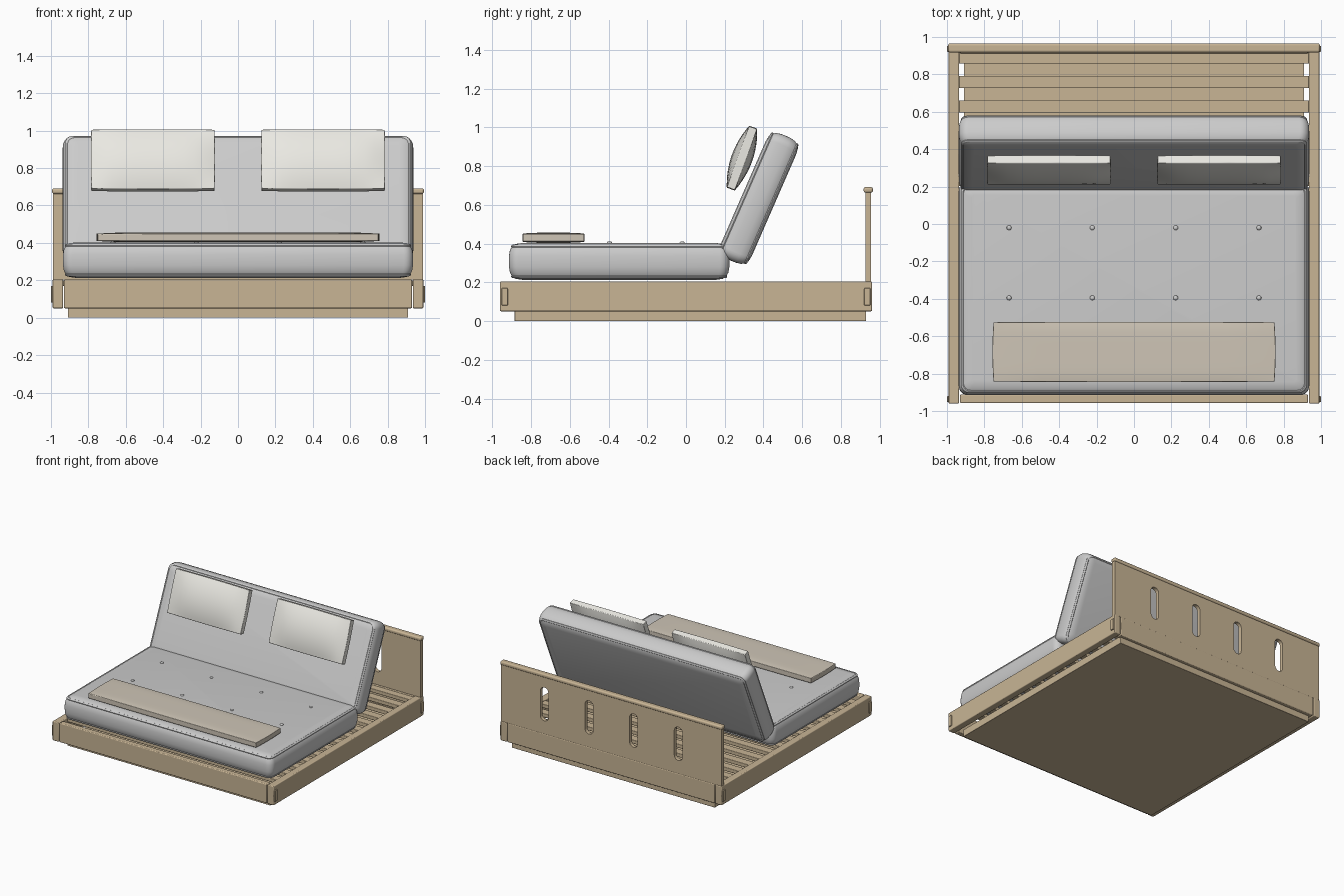
import bpy, bmesh
from math import radians, sin, cos, pi
from mathutils import Matrix

if "Cube" in bpy.data.objects:
    bpy.data.objects.remove(bpy.data.objects["Cube"])


def material(name, rgb):
    m = bpy.data.materials.new(name)
    m.diffuse_color = (*rgb, 1)
    m.use_nodes = True
    m.node_tree.nodes["Principled BSDF"].inputs["Base Color"].default_value = m.diffuse_color
    return m


WOOD = material("wood", (0.58, 0.46, 0.30))
FABRIC = material("fabric", (0.78, 0.78, 0.76))
LINEN = material("linen", (0.82, 0.81, 0.76))
BLANKET = material("blanket", (0.62, 0.56, 0.47))


def finish(bm, name, mat, bevel=0, segments=3, angle=40):
    bmesh.ops.recalc_face_normals(bm, faces=bm.faces)
    me = bpy.data.meshes.new(name)
    bm.to_mesh(me)
    bm.free()
    ob = bpy.data.objects.new(name, me)
    bpy.context.collection.objects.link(ob)
    me.materials.append(mat)
    if bevel:
        b = ob.modifiers.new("Bevel", 'BEVEL')
        b.width, b.segments = bevel, segments
        b.limit_method, b.angle_limit = 'ANGLE', radians(50)
    bpy.ops.object.select_all(action='DESELECT')
    ob.select_set(True)
    bpy.context.view_layer.objects.active = ob
    bpy.ops.object.shade_smooth_by_angle(angle=radians(angle))
    return ob


def box(name, x, y, z, mat=WOOD, bevel=0.006):
    """Bevelled box from (min, max) ranges."""
    bm = bmesh.new()
    bmesh.ops.create_cube(bm, size=1)
    for v in bm.verts:
        v.co = [(r[0] + r[1]) / 2 + c * (r[1] - r[0]) for r, c in zip((x, y, z), v.co)]
    return finish(bm, name, mat, bevel)


def ring(hx, hy, r, n=6):
    """Rounded rectangle outline."""
    pts = []
    for k, (sx, sy) in enumerate([(1, 1), (-1, 1), (-1, -1), (1, -1)]):
        for i in range(n + 1):
            a = pi / 2 * (k + i / n)
            pts.append((sx * (hx - r) + r * cos(a), sy * (hy - r) + r * sin(a)))
    return pts


def mattress(name, hx, hy, t, loc, tilt=0):
    """Bulging slab with a piped seam round both faces; t is half the thickness."""
    half = [(0.0, 0.0), (0.001, 0.3), (0.006, 0.6), (0.014, 0.76), (0.012, 0.82),
            (0.015, 0.88), (0.022, 0.91), (0.026, 0.89), (0.036, 0.95), (0.07, 1.0)]
    profile = [(i, -z) for i, z in reversed(half[1:])] + half
    bm = bmesh.new()
    loops = []
    for inset, z in profile:
        r = max(0.05 - inset * 0.5, 0.012)
        loops.append([bm.verts.new((x, y, z * t)) for x, y in ring(hx - inset, hy - inset, r)])
    for a, b in zip(loops, loops[1:]):
        for i in range(len(a)):
            j = (i + 1) % len(a)
            bm.faces.new((a[i], a[j], b[j], b[i]))
    bm.faces.new(loops[0])
    bm.faces.new(loops[-1])
    bm.transform(Matrix.Translation(loc) @ Matrix.Rotation(tilt, 4, 'X'))
    return finish(bm, name, FABRIC)


def pillow(name, mat, hx, hy, edge, mid, power, loc, tilt=0, bevel=0.014):
    """Soft pad: half thickness goes from edge at the rim to mid at the centre."""
    bm = bmesh.new()
    bmesh.ops.create_cube(bm, size=2)
    bmesh.ops.subdivide_edges(bm, edges=bm.edges[:], cuts=11, use_grid_fill=True)
    for v in bm.verts:
        x, y, z = v.co
        h = edge + (mid - edge) * (1 - abs(x) ** (power * 2)) * (1 - abs(y) ** power)
        v.co = (x * hx * (1 - 0.008 * y * y), y * hy * (1 - 0.015 * x * x), z * h)
    bm.transform(Matrix.Translation(loc) @ Matrix.Rotation(tilt, 4, 'X'))
    return finish(bm, name, mat, bevel)


def button(name, loc, tilt=0):
    bm = bmesh.new()
    bmesh.ops.create_uvsphere(bm, u_segments=14, v_segments=8, radius=0.013)
    bm.transform(Matrix.Translation(loc) @ Matrix.Rotation(tilt, 4, 'X') @ Matrix.Diagonal((1, 1, 0.6, 1)))
    return finish(bm, name, FABRIC)


# Base plinth and frame rails
box("base_plinth", (-0.91, 0.91), (-0.885, 0.93), (0, 0.06), bevel=0.003)
box("front_rail", (-0.93, 0.93), (-0.958, -0.912), (0.05, 0.205))
box("back_rail", (-0.93, 0.93), (0.912, 0.958), (0.05, 0.205))
for side, s in (("left", -1), ("right", 1)):
    xs = sorted((s * 0.935, s * 0.991))
    box(side + "_rail", xs, (-0.96, 0.96), (0.05, 0.205))
    # Tenon ends showing through the side rails
    for end, e in (("front", -1), ("back", 1)):
        box(f"{side}_{end}_tenon", sorted((s * 0.96, s * 1.0)),
            sorted((e * 0.92, e * 0.952)), (0.08, 0.17), bevel=0.004)

# Slats
for i in range(14):
    y = 0.89 - i * 0.131
    box(f"slat_{i + 1}", (-0.936, 0.936), (y - 0.033, y + 0.033), (0.17, 0.2), bevel=0.004)

# Headboard panel with four rounded slots
cu = bpy.data.curves.new("headboard", 'CURVE')
cu.dimensions, cu.fill_mode = '2D', 'BOTH'
cu.extrude = 0.015


def outline(points):
    s = cu.splines.new('POLY')
    s.points.add(len(points) - 1)
    for p, (x, y) in zip(s.points, points):
        p.co = (x, y, 0, 1)
    s.use_cyclic_u = True


outline([(-0.988, 0.203), (0.988, 0.203), (0.988, 0.67), (-0.988, 0.67)])
for x in (-0.6, -0.2, 0.2, 0.6):
    outline([(x + px, 0.445 + py) for px, py in ring(0.036, 0.135, 0.0355, 8)])
board = bpy.data.objects.new("headboard", cu)
bpy.context.collection.objects.link(board)
board.matrix_world = Matrix.Translation((0, 0.941, 0)) @ Matrix.Rotation(pi / 2, 4, 'X')
cu.materials.append(WOOD)
bpy.ops.object.select_all(action='DESELECT')
board.select_set(True)
bpy.context.view_layer.objects.active = board
bpy.ops.object.convert(target='MESH')
bpy.ops.object.shade_smooth_by_angle(angle=radians(30))
box("headboard_cap", (-0.994, 0.994), (0.917, 0.965), (0.662, 0.692), bevel=0.011)

# Folded mattress: seat and tilted back
TILT = radians(66.4)
mattress("seat_mattress", 0.937, 0.57, 0.095, (0, -0.345, 0.308))
mattress("back_mattress", 0.937, 0.352, 0.086, (0, 0.376, 0.633), TILT)

# Tufting buttons
for i, x in enumerate((-0.668, -0.223, 0.223, 0.668)):
    for j, y in enumerate((-0.02, -0.395)):
        button(f"seat_button_{j + 1}_{i + 1}", (x, y, 0.404))
    button(f"back_button_{i + 1}", (x, 0.257, 0.55), TILT)

# Loose pillows and folded blanket
for side, s in (("left", -1), ("right", 1)):
    pillow(side + "_pillow", LINEN, 0.332, 0.17, 0.022, 0.055, 2,
           (s * 0.455, 0.289, 0.841), radians(70))
pillow("folded_blanket", BLANKET, 0.757, 0.161, 0.02, 0.026, 6,
       (0, -0.684, 0.43), 0, 0.015)
